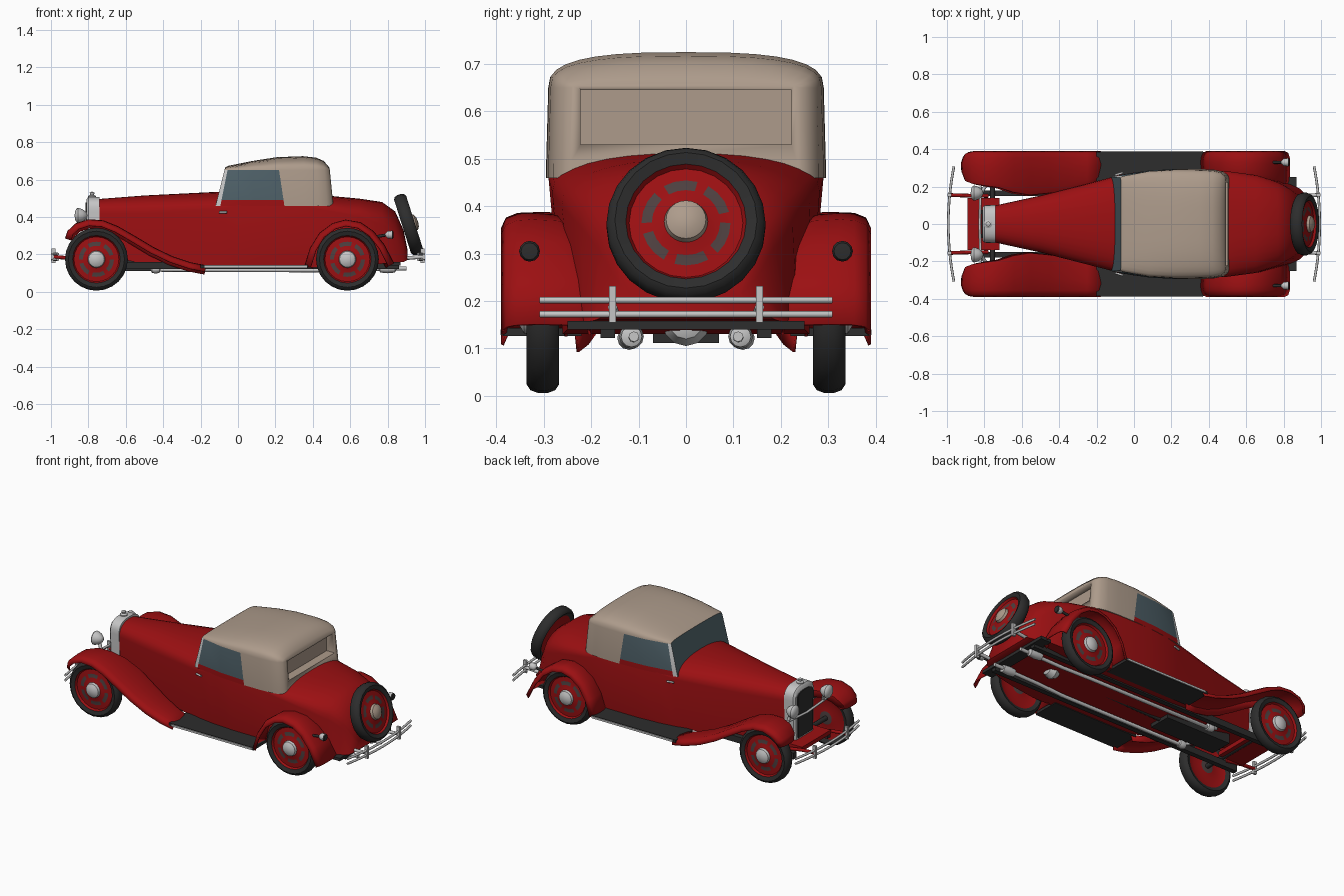
import bpy, bmesh, math
from mathutils import Vector

if "Cube" in bpy.data.objects:
    bpy.data.objects.remove(bpy.data.objects["Cube"])

def mat(name, rgb):
    m = bpy.data.materials.new(name)
    m.diffuse_color = (*rgb, 1)
    m.use_nodes = True
    m.node_tree.nodes["Principled BSDF"].inputs["Base Color"].default_value = m.diffuse_color
    return m

RED = mat("red paint", (0.33, 0.005, 0.006))
BEIGE = mat("beige canvas", (0.42, 0.33, 0.26))
RUBBER = mat("dark rubber", (0.026, 0.026, 0.026))
SILVER = mat("silver metal", (0.56, 0.56, 0.56))
GLASS = mat("blue grey glass", (0.075, 0.115, 0.135))
GREY = mat("dark rim grey", (0.075, 0.05, 0.05))

def finish(bm, name, mats, rule=None, angle=40):
    bmesh.ops.recalc_face_normals(bm, faces=bm.faces[:])
    if rule:
        for f in bm.faces:
            f.material_index = rule(f.calc_center_median(), f.normal)
    me = bpy.data.meshes.new(name)
    bm.to_mesh(me)
    bm.free()
    ob = bpy.data.objects.new(name, me)
    bpy.context.collection.objects.link(ob)
    for m in mats:
        me.materials.append(m)
    activate(ob)
    bpy.ops.object.shade_smooth_by_angle(angle=math.radians(angle))
    return ob

def activate(ob):
    bpy.ops.object.select_all(action='DESELECT')
    ob.select_set(True)
    bpy.context.view_layer.objects.active = ob

def loft(name, rings, mats, rule=None, closed=True, angle=40):
    bm = bmesh.new()
    rows = [[bm.verts.new(p) for p in r] for r in rings]
    n = len(rows[0])
    for a, b in zip(rows, rows[1:]):
        for i in range(n if closed else n - 1):
            j = (i + 1) % n
            bm.faces.new((a[i], a[j], b[j], b[i]))
    if closed:
        bm.faces.new(rows[0])
        bm.faces.new(rows[-1][::-1])
    return finish(bm, name, mats, rule, angle)

def lathe(name, profile, loc, axis, mats, segs=24, dashed=None):
    """profile: (radius, height, material index of the band that follows)"""
    bm = bmesh.new()
    q = Vector(axis).to_track_quat('Z', 'Y')
    rows = []
    for r, h, _ in profile:
        rows.append([bm.verts.new(Vector(loc) + q @ Vector((
            r * math.cos(2 * math.pi * i / segs), r * math.sin(2 * math.pi * i / segs), h)))
            for i in range(segs)])
    for k, (a, b) in enumerate(zip(rows, rows[1:])):
        for i in range(segs):
            j = (i + 1) % segs
            f = bm.faces.new((a[i], a[j], b[j], b[i]))
            f.material_index = profile[k][2]
            if k == dashed and i % 4 == 0:
                f.material_index = 1
    bmesh.ops.remove_doubles(bm, verts=bm.verts[:], dist=1e-5)
    return finish(bm, name, mats)

def box(name, x, y, z, m):
    return loft(name, [[(a, y[0], z[0]), (a, y[1], z[0]), (a, y[1], z[1]), (a, y[0], z[1])]
                       for a in x], [m])

def tube(name, pts, r, m):
    cu = bpy.data.curves.new(name, 'CURVE')
    cu.dimensions = '3D'
    cu.bevel_depth, cu.bevel_resolution, cu.use_fill_caps = r, 2, True
    sp = cu.splines.new('POLY')
    sp.points.add(len(pts) - 1)
    for p, c in zip(sp.points, pts):
        p.co = (*c, 1)
    ob = bpy.data.objects.new(name, cu)
    bpy.context.collection.objects.link(ob)
    cu.materials.append(m)
    activate(ob)
    bpy.ops.object.convert(target='MESH')

def section(x, low, w, zs, zt, n, k=0):
    """Mirrored cross-section: straight sides 'low', then a rounded crown."""
    half = list(low)
    for i in range(9):
        t = math.radians(90 * i / 8)
        half.append((w * max(math.cos(t), 0) ** (2 / n) if i < 8 else 0,
                     zs + (zt - zs) * math.sin(t) ** (2 / n)))
    full = half + [(-y, z) for y, z in half[-2::-1]]
    return [(x + k * (z - 0.48), y, z) for y, z in full]

# Main body: hood, cowl, cabin sides and rounded tail
BODY = [(-.76, .095, .085, .20, .42, .495), (-.5, .152, .14, .15, .42, .515),
        (-.1, .255, .235, .13, .44, .535), (0, .275, .25, .13, .46, .53),
        (.15, .29, .26, .13, .46, .525), (.35, .29, .26, .13, .46, .52),
        (.5, .282, .26, .13, .43, .512), (.65, .262, .25, .14, .40, .498),
        (.77, .225, .235, .15, .36, .48), (.84, .185, .21, .155, .31, .43),
        (.885, .15, .19, .16, .25, .33), (.905, .12, .17, .17, .21, .23)]
loft("body", [section(x, [(wb, zb)], w, zs, zt, 2.3) for x, w, wb, zb, zs, zt in BODY], [RED])

# Canvas top with side windows, windscreen and screen pillars
TOP = [(-.115, .252, .25, .665), (-.09, .26, .2, .674), (.08, .286, 0, .70),
       (.245, .295, -.15, .72), (.36, .294, -.05, .725), (.43, .29, -.05, .717),
       (.475, .28, -.08, .70), (.50, .262, -.1, .675), (.508, .245, -.1, .66)]

def top_rule(c, n):
    if n.x < -.7:
        return 1
    if c.x < -.07 and c.z < .655:
        return 2
    if c.x < .235 and abs(n.y) > .6 and c.z < .65:
        return 1 if c.z > .49 else 3
    return 0

top = loft("canvas_top", [section(x, [(w, .46), (w, .49)], w * .985, .65, zt, 2.8, k)
                          for x, w, k, zt in TOP], [BEIGE, GLASS, SILVER, RED], top_rule)
cutter = box("rear_window_cutter", (.45, .6), (-.222, .222), (.53, .645), BEIGE)
cutter.hide_render = True
cutter.hide_viewport = True
cut = top.modifiers.new("rear window", 'BOOLEAN')
cut.operation, cut.object = 'DIFFERENCE', cutter

# Radiator shell, grille and filler cap
loft("radiator_shell", [section(x, [(w * .9, .19)], w, .43, zt, 2.8)
                        for x, w, zt in ((-.81, .09, .495), (-.80, .1, .507), (-.74, .102, .507))], [SILVER])
loft("grille", [section(x, [(.068, .2)], .076, .43, .478, 2.8) for x in (-.816, -.80)], [RUBBER])
lathe("radiator_cap", [(0, 0, 0), (.022, 0, 0), (.022, .012, 0), (.01, .018, 0), (.013, .03, 0), (0, .036, 0)],
      (-.78, 0, .5), (0, 0, 1), [SILVER], 12)

# Fenders: a curved sheet swept along a path of (x, z, inner y, outer y)
FRONT = [(-.925, .285, .25, .37), (-.912, .325, .225, .385), (-.87, .365, .21, .39),
         (-.80, .388, .20, .39), (-.72, .382, .19, .39), (-.64, .35, .165, .39),
         (-.55, .298, .15, .39), (-.45, .238, .16, .39), (-.35, .19, .18, .39),
         (-.25, .157, .205, .39), (-.17, .142, .225, .39)]
REAR = [(.355, .14, .25, .39), (.385, .235, .25, .39), (.435, .315, .25, .39),
        (.505, .367, .25, .39), (.575, .386, .25, .39), (.655, .372, .24, .39),
        (.725, .325, .23, .39), (.785, .25, .21, .39), (.835, .152, .2, .39)]

def fender(name, path, s):
    rings = []
    for i, (x, z, yi, yo) in enumerate(path):
        a, b = path[max(i - 1, 0)], path[min(i + 1, len(path) - 1)]
        t = Vector((b[0] - a[0], b[1] - a[1])).normalized()
        cross = [(yi, .05), (yi + .005, .012), (yi + .03, .003), ((yi + yo) / 2 + .01, 0),
                 (yo - .035, .002), (yo - .01, .012), (yo, .034)]
        rings.append([(x + t.y * d, s * y, z - t.x * d) for y, d in cross])
    ob = loft(name, rings, [RED], closed=False, angle=50)
    ob.modifiers.new("sheet", 'SOLIDIFY').thickness = .006

# Wheels: tyre, red disc with a dashed dark ring, hub cap
def wheel(name, loc, axis, cap):
    prof = [(.127, -.024, 0), (.15, -.034, 0), (.162, -.026, 0), (.168, -.01, 0), (.168, .01, 0),
            (.162, .026, 0), (.15, .034, 0), (.127, .026, 1), (.12, .014, 1), (.094, .016, 2),
            (.072, .018, 1), (.046, .026, 3), (.042, .04, 3), (.025, .05, 3), (0, .053, 3)]
    lathe(name, prof, loc, axis, [RUBBER, RED, GREY, cap], 24, 9)
    lathe(name + "_back", [(.13, -.024, 0), (.09, -.012, 0), (.04, -.02, 1), (0, -.022, 1)],
          loc, axis, [RED, GREY])

wheel("spare_wheel", (.912, 0, .36), (.315, 0, .1), BEIGE)

# Parts repeated on both sides
for s, side in ((1, "left"), (-1, "right")):
    fender("front_fender_" + side, FRONT, s)
    fender("rear_fender_" + side, REAR, s)
    wheel("front_wheel_" + side, (-.757, s * .302, .174), (0, s, 0), SILVER)
    wheel("rear_wheel_" + side, (.585, s * .302, .174), (0, s, 0), SILVER)
    box("running_board_" + side, (-.2, .375), (s * .22, s * .386), (.126, .143), RUBBER)
    box("board_trim_" + side, (-.18, .37), (s * .386, s * .391), (.128, .14), SILVER)
    # Lamps
    lathe("headlight_" + side, [(0, .012, 0), (.025, .008, 0), (.038, 0, 0), (.041, -.006, 0),
                                (.034, -.03, 0), (.018, -.05, 0), (0, -.058, 0)],
          (-.862, s * .165, .408), (-1, 0, 0), [SILVER], 16)
    tube("headlight_post_" + side, [(-.83, s * .165, .39), (-.815, s * .17, .34), (-.79, s * .21, .33)], .01, SILVER)
    lathe("tail_light_" + side, [(0, .022, 1), (.018, .02, 1), (.022, .014, 0), (.02, -.01, 0), (0, -.03, 0)],
          (.81, s * .33, .305), (1, 0, 0), [SILVER, RUBBER], 12)
    tube("tail_light_post_" + side, [(.80, s * .33, .305), (.74, s * .33, .295)], .008, RUBBER)
    tube("door_handle_" + side, [(-.1, s * .262, .425), (-.06, s * .274, .425)], .006, SILVER)
    # Bumper brackets
    for e, end, m in ((-1, "front", RED), (1, "rear", SILVER)):
        tube(f"{end}_bumper_arm_{side}", [(e * .985, s * .155, .187), (e * .9, s * .152, .18), (e * .78, s * .15, .16)], .01, m)
        box(f"{end}_bumper_clamp_{side}", (e * .977, e * .998), (s * .148, s * .162), (.155, .232), SILVER)
    # Chassis rail, exhaust pipe and silencer
    box("chassis_rail_" + side, (-.86, .86), (s * .15, s * .18), (.122, .16), RUBBER)
    tube("exhaust_pipe_" + side, [(-.5, s * .1, .15), (-.44, s * .12, .118), (.4, s * .12, .115),
                                  (.6, s * .11, .118), (.9, s * .11, .125)], .011, SILVER)
    lathe("silencer_" + side, [(0, -.05, 0), (.022, -.04, 0), (.026, 0, 0), (.022, .04, 0), (0, .05, 0)],
          (.8, s * .115, .125), (1, 0, 0), [SILVER], 12)
    lathe("pipe_joint_" + side, [(0, -.03, 0), (.02, -.02, 0), (.025, 0, 0), (.02, .02, 0), (0, .03, 0)],
          (-.44, s * .12, .122), (1, 0, 0), [SILVER], 12)

# Curved twin-bar bumpers
for e, end in ((-1, "front"), (1, "rear")):
    for z in (.172, .202):
        tube(f"{end}_bumper_bar_{z}", [(e * (.993 - .32 * (i * .0385) ** 2), i * .0385, z)
                                       for i in range(-8, 9)], .007, SILVER)

# Axles, differential, engine pan, apron and lamp bar
for x, end in ((-.757, "front"), (.585, "rear")):
    tube(end + "_axle", [(x, -.29, .174), (x, .29, .174)], .014, RUBBER)
lathe("differential", [(0, -.05, 0), (.035, -.035, 0), (.05, 0, 0), (.035, .035, 0), (0, .05, 0)],
      (.585, 0, .155), (1, 0, 0), [SILVER], 12)
tube("drive_shaft", [(-.2, 0, .135), (.56, 0, .15)], .013, RUBBER)
box("engine_pan", (-.62, -.18), (-.07, .07), (.112, .17), RUBBER)
box("rear_crossmember", (.8, .87), (-.25, .25), (.14, .158), RUBBER)
box("front_apron", (-.89, -.72), (-.14, .14), (.165, .19), RED)
tube("lamp_bar", [(-.82, -.2, .345), (-.825, 0, .335), (-.82, .2, .345)], .007, SILVER)
